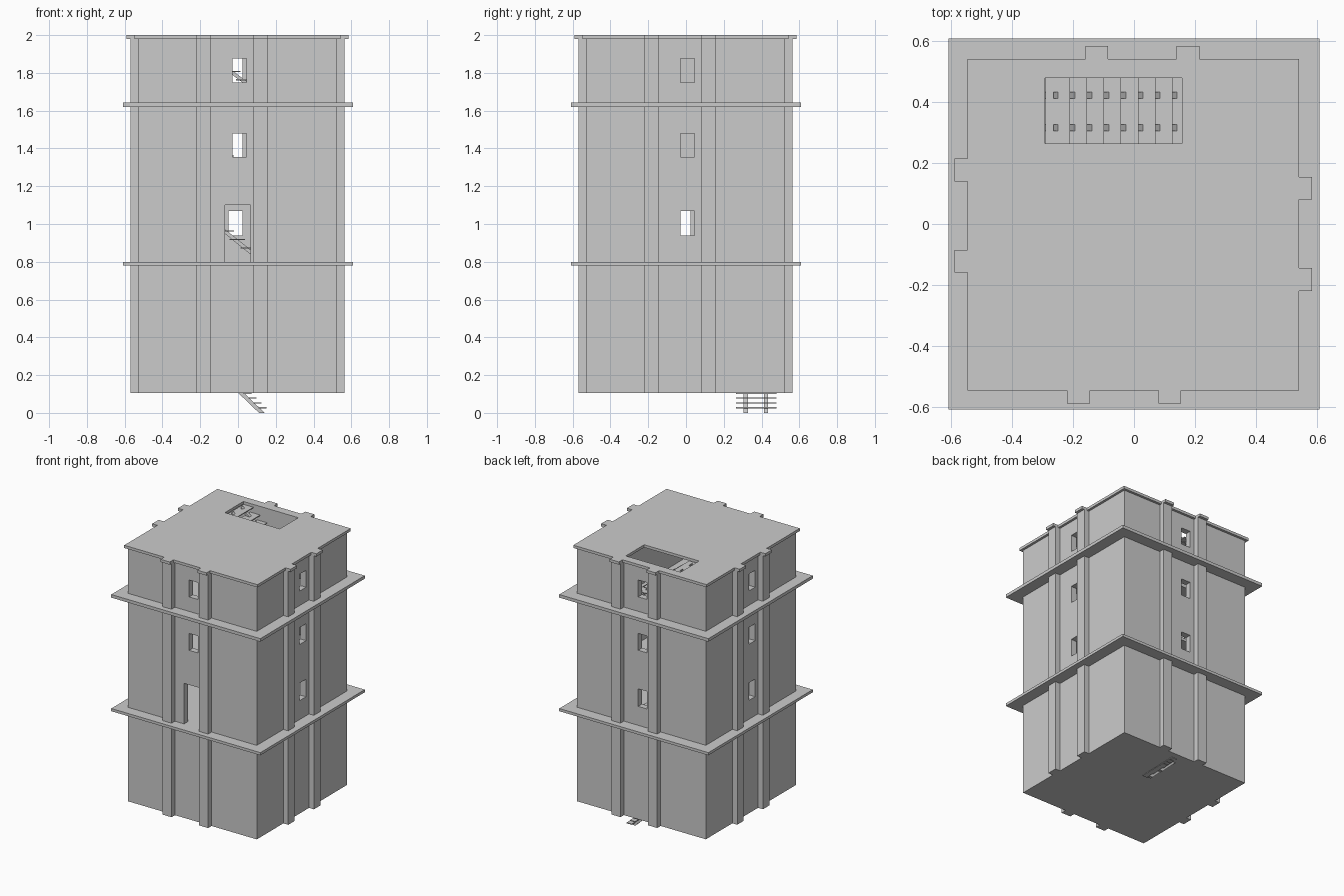
import bpy
import bmesh
from mathutils import Matrix, Vector

cube = bpy.data.objects.get("Cube")
if cube:
    bpy.data.objects.remove(cube, do_unlink=True)

GREY = bpy.data.materials.new("plain grey")
GREY.use_nodes = True
GREY.diffuse_color = (0.6, 0.6, 0.6, 1)
GREY.node_tree.nodes["Principled BSDF"].inputs["Base Color"].default_value = (0.6, 0.6, 0.6, 1)

C = -0.0025                      # the tower's axis sits a hair off the origin
BASE, TOP = 0.105, 2.0
LEDGES = [(0.78, 0.80), (1.62, 1.643)]
MID_FLOOR = 1.225


def add_object(name, bm):
    bmesh.ops.recalc_face_normals(bm, faces=bm.faces)
    mesh = bpy.data.meshes.new(name)
    bm.to_mesh(mesh)
    bm.free()
    mesh.materials.append(GREY)
    ob = bpy.data.objects.new(name, mesh)
    bpy.context.collection.objects.link(ob)
    return ob


def add_prism(bm, points, sweep):
    face = bm.faces.new([bm.verts.new(p) for p in points])
    new = bmesh.ops.extrude_face_region(bm, geom=[face])["geom"]
    verts = [v for v in new if isinstance(v, bmesh.types.BMVert)]
    bmesh.ops.translate(bm, verts=verts, vec=sweep)


def add_box(bm, x, y, z, turn=None):
    points = [(x[0], y[0], z[0]), (x[1], y[0], z[0]), (x[1], y[1], z[0]), (x[0], y[1], z[0])]
    if turn:
        points = [turn @ Vector(p) for p in points]
    add_prism(bm, points, (0, 0, z[1] - z[0]))


def box(name, x, y, z):
    bm = bmesh.new()
    add_box(bm, x, y, z)
    return add_object(name, bm)


def quarter(k):
    return Matrix.Translation((C, C, 0)) @ Matrix.Rotation(k * 1.5707963, 4, 'Z')


def pilaster_prism(name, half, bump, z):
    """Square plan with two pilaster bumps on each side."""
    side = [(-half, -half)]
    for a, b in ((-0.2175, -0.1425), (0.0825, 0.1575)):
        side += [(a, -half), (a, -bump), (b, -bump), (b, -half)]
    points = [quarter(k) @ Vector((x, y, z[0])) for k in range(4) for x, y in side]
    bm = bmesh.new()
    add_prism(bm, points, (0, 0, z[1] - z[0]))
    return add_object(name, bm)


def cut(target, cutter):
    cutter.hide_render = True
    mod = target.modifiers.new("cut", 'BOOLEAN')
    mod.operation = 'DIFFERENCE'
    mod.solver = 'EXACT'
    mod.object = cutter
    bpy.context.view_layer.objects.active = target
    bpy.ops.object.modifier_apply(modifier=mod.name)
    bpy.data.objects.remove(cutter, do_unlink=True)


# Hollow walls with pilasters
INNER = 0.4825
walls = pilaster_prism("walls", 0.5275, 0.5675, (BASE, 1.98))
cut(walls, box("hollow", (C - INNER, C + INNER), (C - INNER, C + INNER), (BASE + 0.02, 2.1)))

# Door on the front, windows on every other spot
bm = bmesh.new()
add_box(bm, (-0.07, 0.065), (-0.7, -0.4), (0.80, 1.10))
for floor, z in enumerate([(0.94, 1.07), (1.355, 1.48), (1.75, 1.875)]):
    for k in range(4):
        if floor or k:
            add_box(bm, (-0.026, 0.048), (-0.7, -0.4), z, quarter(k))
cut(walls, add_object("openings", bm))

# Roof, ledge floors and the middle floor, with the stairwell cut out
HOLE_X, HOLE_Y = (-0.292, 0.157), (0.264, 0.48)
slabs = [pilaster_prism("roof", 0.545, 0.5875, (1.98, TOP))]
for name, z in zip(("lower_ledge", "upper_ledge"), LEDGES):
    slabs.append(box(name, (-0.61, 0.61), (-0.61, 0.61), z))
slabs.append(box("middle_floor", (-0.485, 0.48), (-0.485, 0.48), (MID_FLOOR - 0.02, MID_FLOOR)))
for slab in slabs:
    cut(slab, box("stairwell", HOLE_X, HOLE_Y, (0.5, 2.2)))

# Inner partition on the two upper storeys
box("partition", (0.25, 0.28), (-0.484, 0.479), (MID_FLOOR, 1.98))


def stairs(name, count, nose, z, run, rise, depth, back, base):
    """Open treads on two stringers, climbing toward -x from the lowest nose."""
    bm = bmesh.new()
    for i in range(count):
        x, h = nose - i * run, z + i * rise
        add_box(bm, (x - depth, x), (0.265, 0.479), (h - 0.006, h))
    slope = rise / run
    low = nose - back + (z - base) / slope
    high = nose - (count - 1) * run - back - 0.015
    top = base + (low - high) * slope
    for y in (0.305, 0.412):
        add_prism(bm, [(high, y, top), (low, y, base), (low - 0.03, y, base),
                       (high, y, top - 0.03 * slope)], (0, 0.022, 0))
    add_object(name, bm)


stairs("ground_stairs", 16, 0.15, 0.03, 0.0265, 0.0255, 0.042, 0.04, 0.0)
stairs("first_stairs", 9, 0.148, 0.83, 0.056, 0.045, 0.08, 0.04, 0.80)
stairs("second_stairs", 9, 0.148, 1.228, 0.056, 0.045, 0.08, 0.04, MID_FLOOR)
stairs("top_stairs", 8, 0.182, 1.682, 0.056, 0.0425, 0.08, 0.04, 1.643)
